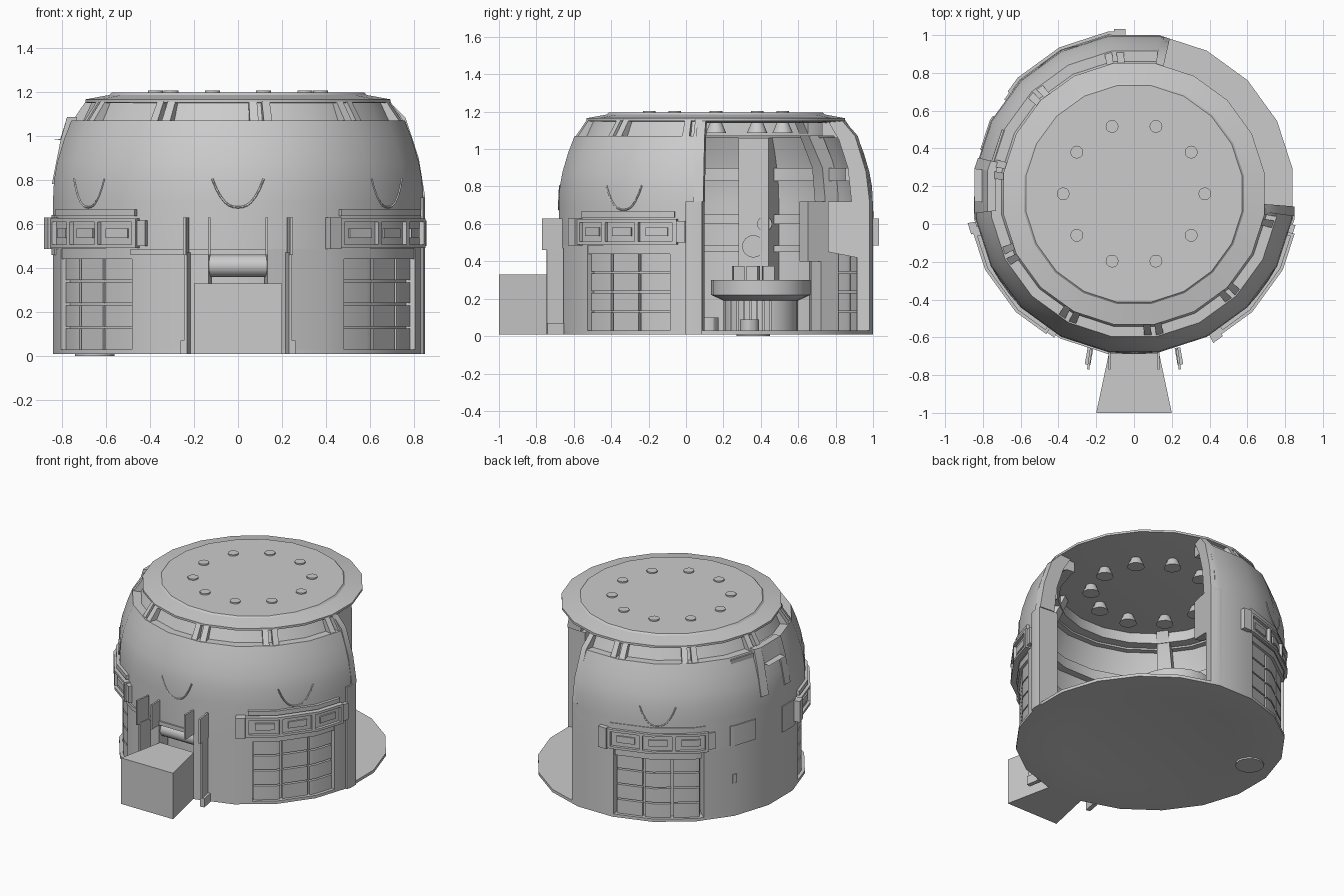
import bpy, bmesh, math
from mathutils import Vector

if "Cube" in bpy.data.objects:
    bpy.data.objects.remove(bpy.data.objects["Cube"])

CY = 0.16      # dome axis
STEP = 18      # twenty flat sides
START, END = 79, 354   # closed part of the shell

grey = bpy.data.materials.new("plain grey")
grey.use_nodes = True
grey.diffuse_color = (0.6, 0.6, 0.6, 1)
grey.node_tree.nodes["Principled BSDF"].inputs["Base Color"].default_value = (0.6, 0.6, 0.6, 1)


def around(r, a, z):
    """Point on the twenty-sided plan at angle a."""
    half = STEP / 2
    off = (a + half) % STEP - half
    r *= math.cos(math.radians(half)) / math.cos(math.radians(off))
    return Vector((r * math.cos(math.radians(a)), CY + r * math.sin(math.radians(a)), z))


def sector(name, profile, a0=0, a1=360):
    """Sweep a closed (r, z) profile from angle a0 to a1."""
    full = a1 - a0 >= 360
    corners = [9 + STEP * k for k in range(-30, 30)]
    if full:
        angles = [9 + STEP * k for k in range(20)]
    else:
        angles = [a0] + [a for a in corners if a0 + 0.1 < a < a1 - 0.1] + [a1]
    bm = bmesh.new()
    rings = [[bm.verts.new(around(r, a, z)) for r, z in profile] for a in angles]
    n = len(profile)
    pairs = list(zip(rings, rings[1:])) + ([(rings[-1], rings[0])] if full else [])
    for p, q in pairs:
        for i in range(n):
            j = (i + 1) % n
            bm.faces.new((p[i], p[j], q[j], q[i]))
    if not full:
        bm.faces.new(rings[0])
        bm.faces.new(rings[-1][::-1])
    bmesh.ops.remove_doubles(bm, verts=bm.verts, dist=1e-5)
    bmesh.ops.dissolve_degenerate(bm, edges=bm.edges, dist=1e-5)
    bmesh.ops.recalc_face_normals(bm, faces=bm.faces)
    return finish(name, bm)


def finish(name, bm):
    me = bpy.data.meshes.new(name)
    bm.to_mesh(me)
    bm.free()
    me.materials.append(grey)
    ob = bpy.data.objects.new(name, me)
    bpy.context.scene.collection.objects.link(ob)
    return ob


def block(name, r0, r1, z0, z1, a0=0, a1=360):
    return sector(name, [(r0, z0), (r1, z0), (r1, z1), (r0, z1)], a0, a1)


def box(name, loc, size, turn=0):
    bm = bmesh.new()
    bmesh.ops.create_cube(bm, size=1)
    bmesh.ops.scale(bm, vec=size, verts=bm.verts)
    ob = finish(name, bm)
    ob.location, ob.rotation_euler.z = loc, math.radians(turn)
    return ob


def cone(name, loc, r0, r1, depth, sides=12):
    bm = bmesh.new()
    bmesh.ops.create_cone(bm, cap_ends=True, segments=sides, radius1=r0, radius2=r1, depth=depth)
    ob = finish(name, bm)
    ob.location = loc
    return ob


# Floor with a shallow dish underneath
sector("floor", [(0, .03), (.85, .03), (.85, .01), (.62, .01), (.55, .02), (0, .02)])
cone("floor_foot", (-.65, .36, .007), .09, .09, .014, 16)

# Dome shell, recessed band and roof
curve = [(.85, .7), (.845, .8), (.83, .88), (.8, .98), (.765, 1.07)]
inner = [(r - .08, z) for r, z in reversed(curve)]
sector("dome_shell", [(.85, .485)] + curve + inner + [(.77, .485)], START, END)
sector("upper_band", [(.715, 1.06), (.67, 1.155), (.61, 1.155), (.65, 1.06)], START, END)
sector("roof", [(0, 1.195), (.58, 1.195), (.59, 1.185), (.7, 1.165), (.7, 1.15), (.6, 1.14), (0, 1.14)])
for a in range(98, 354, 36):
    for side in (-2.4, 2.4):
        sector("band_rib", [(.765, 1.06), (.7, 1.155), (.66, 1.155), (.68, 1.06)], a + side - 1.5, a + side + 1.5)

# Ceiling lamps showing as studs on the roof
for k in range(10):
    a = math.radians(36 * k)
    x, y = .375 * math.cos(a), CY + .375 * math.sin(a)
    cone("roof_stud", (x, y, 1.198), .034, .034, .012)
    cone("ceiling_lamp", (x, y, 1.115), .055, .03, .06)

# Lower walls between the openings
for a0, a1 in ((START, 99.5), (139, 197), (235, 261), (279, 305), (343, END)):
    block("lower_wall", .77, .85, .01, .487, a0, a1)
block("front_ledge", .84, .86, .46, .487, 235, 279)
block("door_panel", .73, .75, .03, .487, 259, 281)


def shopfront(mid, out):
    """Shutter with a grid of panels below a decorated awning."""
    a0, a1 = mid - 19, mid + 19
    block("shutter_back", .800, .806, .02, .49, a0, a1)
    width = (a1 - a0) / 3
    for row in range(4):
        for col in range(3):
            z, a = .03 + row * .105, a0 + col * width
            block("shutter_panel", .785, .828, z, z + .095, a + .5, a + width - .5)
    block("shutter_frame", .79, .845, .44, .49, a0, a1)
    # Awning: backing, rails, dividers and raised key blocks
    b0, b1 = mid - 22, mid + 22
    block("awning_back", .83, out - .02, .49, .625, b0, b1)
    block("awning_rail", .83, out, .49, .507, b0, b1)
    block("awning_rail", .83, out, .608, .625, b0, b1)
    block("awning_lip", .84, out - .015, .635, .665, b0 + 1, b1 - 1)
    pitch = (b1 - b0 - 1.5) / 3
    for k in range(4):
        a = b0 + k * pitch
        block("awning_divider", .83, out, .5, .62, a, a + 1.5)
        if k < 3:
            block("key_block", .83, out - .01, .535, .58, a + 4, a + pitch - 2)
    block("awning_end", .83, out + .012, .485, .63, b0 - 4, b0)
    block("awning_end", .83, out - .01, .5, .615, b1, b1 + 3)


def shell_arc(mid):
    """Thin U-shaped bead on the dome."""
    cu = bpy.data.curves.new("dome_arc", "CURVE")
    cu.dimensions, cu.bevel_depth, cu.bevel_resolution = "3D", .005, 0
    sp = cu.splines.new("POLY")
    sp.points.add(12)
    for i, p in enumerate(sp.points):
        t = i / 6 - 1
        z = .675 + .13 * abs(t) ** 2.5
        r = .85 if z < .7 else .85 - .05 * (z - .7)
        p.co = (*around(r, mid + 8 * t, z), 1)
    cu.materials.append(grey)
    bpy.context.scene.collection.objects.link(bpy.data.objects.new("dome_arc", cu))


for mid, out in ((119, .87), (216, .885), (324, .885)):
    shopfront(mid, out)
for mid in (119, 216, 270, 324):
    shell_arc(mid)

# Wall hatches and the arched frame near the roof
block("wall_hatch", .845, .857, .5, .64, 151, 164)
block("wall_hatch", .845, .857, .46, .64, 181, 192)
block("wall_slot", .845, .857, .24, .3, 152, 154)
for a0, a1, low in ((167, 171, .78), (171, 183, .98), (183, 187, .78)):
    sector("dome_frame", [(.855, low), (.815, .98) if low < .9 else (.816, .985), (.785, 1.085),
                          (.74, 1.085), (.78, low)], a0, a1)

# End pillars of the cut-away
block("front_pillar", .72, .86, .01, .72, 349, 355)
sector("front_pillar_rib", [(.86, .72), (.83, .9), (.77, 1.08), (.7, 1.15), (.62, 1.15), (.68, 1.05),
                            (.73, .9), (.75, .72)], 352, 355.5)
sector("rear_pillar", [(.85, .01), (.85, .72), (.62, .72), (.62, .45), (.78, .42), (.78, .01)], 77, 82)
sector("rear_pillar_rib", [(.85, .72), (.83, .88), (.77, 1.07), (.7, 1.15), (.62, 1.15), (.68, 1.05),
                           (.73, .9), (.75, .72)], 77, 80.5)

# Interior rings, ribs and column
for z0, z1 in ((.45, .485), (.6, .65), (.83, .9)):
    block("inner_ring", .71, .775, z0, z1, START, END)
block("inner_crown", .58, .66, 1.07, 1.142, START, END)
for a in (125, 222, 306):
    sector("inner_rib", [(.78, .7), (.75, .9), (.64, 1.14), (.55, 1.14), (.67, .9), (.69, .7)], a - 4, a + 4)
block("inner_post", .58, .77, .4, .72, 121, 129)
block("inner_post", .66, .77, .02, .4, 121, 129)
block("inner_column", .64, .78, .03, 1.06, 154, 169)
for y, z, r in ((.36, .48, .06), (.42, .6, .04)):
    disc = cone("column_disc", (-.6, y, z), r, r, .04, 16)
    disc.rotation_euler.y = math.pi / 2

# Counter with a barred front and small goods
cone("counter_top", (0, .4, .26), .265, .265, .08, 20)
cone("counter_neck", (0, .4, .205), .2, .265, .03, 20)
cone("counter_body", (0, .4, .11), .2, .2, .17, 20)
for k in range(7):
    box("counter_bar", (.22, .24 + k * .035, .11), (.015, .012, .16))
cone("counter_drum", (.25, .34, .06), .05, .05, .06)
cone("stool", (.4, .12, .065), .055, .055, .07)
for y, turn in ((.28, 8), (.36, -12), (.44, 5)):
    box("counter_goods", (.08, y, .335), (.06, .06, .08), turn)

# Entrance block, roller and side fins
bm = bmesh.new()
plan = [(-.13, -.67), (-.2, -1), (.2, -1), (.13, -.67)]
base = bm.faces.new([bm.verts.new((x, y, .01)) for x, y in plan])
top = bmesh.ops.extrude_face_region(bm, geom=[base])["geom"]
bmesh.ops.translate(bm, vec=(0, 0, .32), verts=[g for g in top if isinstance(g, bmesh.types.BMVert)])
bmesh.ops.recalc_face_normals(bm, faces=bm.faces)
finish("entrance_block", bm)
roller = cone("door_roller", (0, -.62, .41), .05, .05, .27, 16)
roller.rotation_euler.y = math.pi / 2
for s in (-1, 1):
    box("upper_fin", (s * .235, -.715, .545), (.012, .11, .17), s * 8)
    box("upper_fin", (s * .13, -.715, .545), (.012, .11, .17))
    box("lower_fin", (s * .23, -.7, .24), (.014, .09, .46), s * 10)
    box("fin_foot", (s * .238, -.7, .04), (.03, .09, .06), s * 10)

# Smooth the round parts, keeping hard edges
bpy.ops.object.select_all(action="DESELECT")
for ob in bpy.context.scene.objects:
    if ob.type == "MESH":
        ob.select_set(True)
        bpy.context.view_layer.objects.active = ob
bpy.ops.object.shade_smooth_by_angle(angle=math.radians(30))
